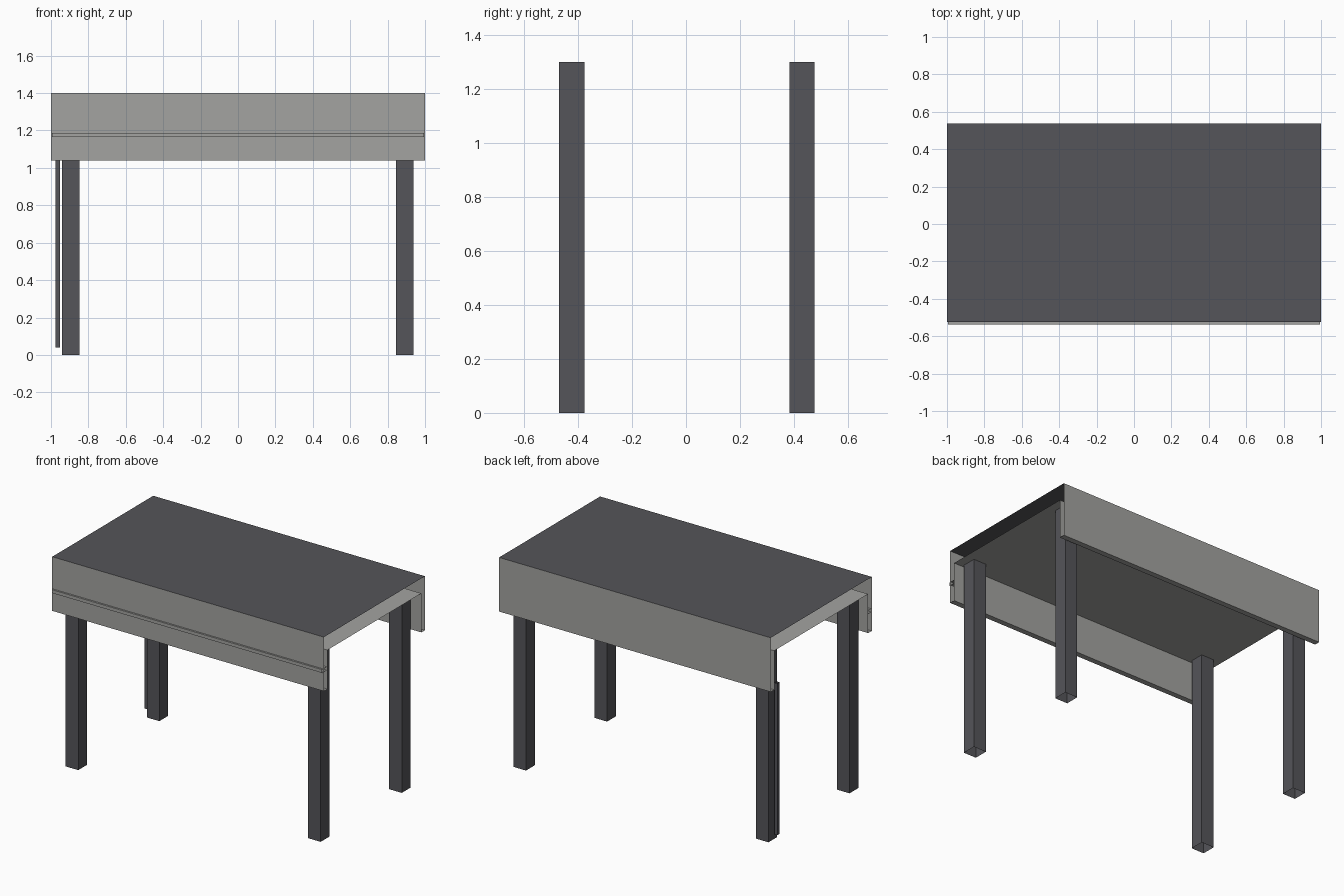
import bpy
import bmesh
from mathutils import Vector

cube = bpy.data.objects.get("Cube")
if cube:
    bpy.data.objects.remove(cube, do_unlink=True)


def make_material(name, colour):
    mat = bpy.data.materials.new(name)
    mat.use_nodes = True
    rgba = (*colour, 1.0)
    mat.diffuse_color = rgba
    mat.node_tree.nodes["Principled BSDF"].inputs["Base Color"].default_value = rgba
    return mat


dark = make_material("dark_grey", (0.09, 0.09, 0.1))
light = make_material("light_grey", (0.37, 0.37, 0.355))


def rectangle(u0, u1, v0, v1):
    """Counter-clockwise rectangular profile."""
    return [(u0, v0), (u1, v0), (u1, v1), (u0, v1)]


def open_tube(name, profile, start, end, axis, materials):
    """Sweep a closed profile along x or z, leaving both ends open."""
    bm = bmesh.new()
    rings = []
    for t in (start, end):
        points = [(t, u, v) if axis == "x" else (u, v, t) for u, v in profile]
        rings.append([bm.verts.new(Vector(p)) for p in points])
    near, far = rings
    for i in range(len(profile)):
        j = (i + 1) % len(profile)
        bm.faces.new((near[i], near[j], far[j], far[i]))
    bm.normal_update()
    mesh = bpy.data.meshes.new(name)
    bm.to_mesh(mesh)
    bm.free()
    for mat in materials:
        mesh.materials.append(mat)
    obj = bpy.data.objects.new(name, mesh)
    bpy.context.collection.objects.link(obj)
    return obj


# Table top and both hanging aprons: one hollow, open-ended channel
front, back, thick = -0.525, 0.537, 0.037
top, under, hem = 1.4, 1.3, 1.04
channel = [
    (front, top), (front, hem), (front + thick, hem), (front + thick, under),
    (back - thick, under), (back - thick, hem), (back, hem), (back, top),
]
table_top = open_tube("table_top", channel, -1, 1, "x", [light, dark])
for face in table_top.data.polygons:
    # Only the uppermost surface is dark
    face.material_index = int(face.normal.z > 0.5 and face.center.z > under + 0.05)

# Thin rail along the front apron
open_tube("front_rail", rectangle(-0.537, front + thick, 1.165, 1.187),
          -0.995, 0.995, "x", [light])

# Four square legs, open at the ends
leg_width = 0.093
for side, x in (("right", -0.94), ("left", 0.845)):
    for end, y in (("front", -0.47), ("back", 0.383)):
        open_tube(f"{end}_{side}_leg",
                  rectangle(x, x + leg_width, y, y + leg_width),
                  0, under, "z", [dark])

# Slim post beside the back leg
open_tube("side_post", rectangle(-0.975, -0.953, 0.41, 0.432),
          0.04, 1.05, "z", [dark])
